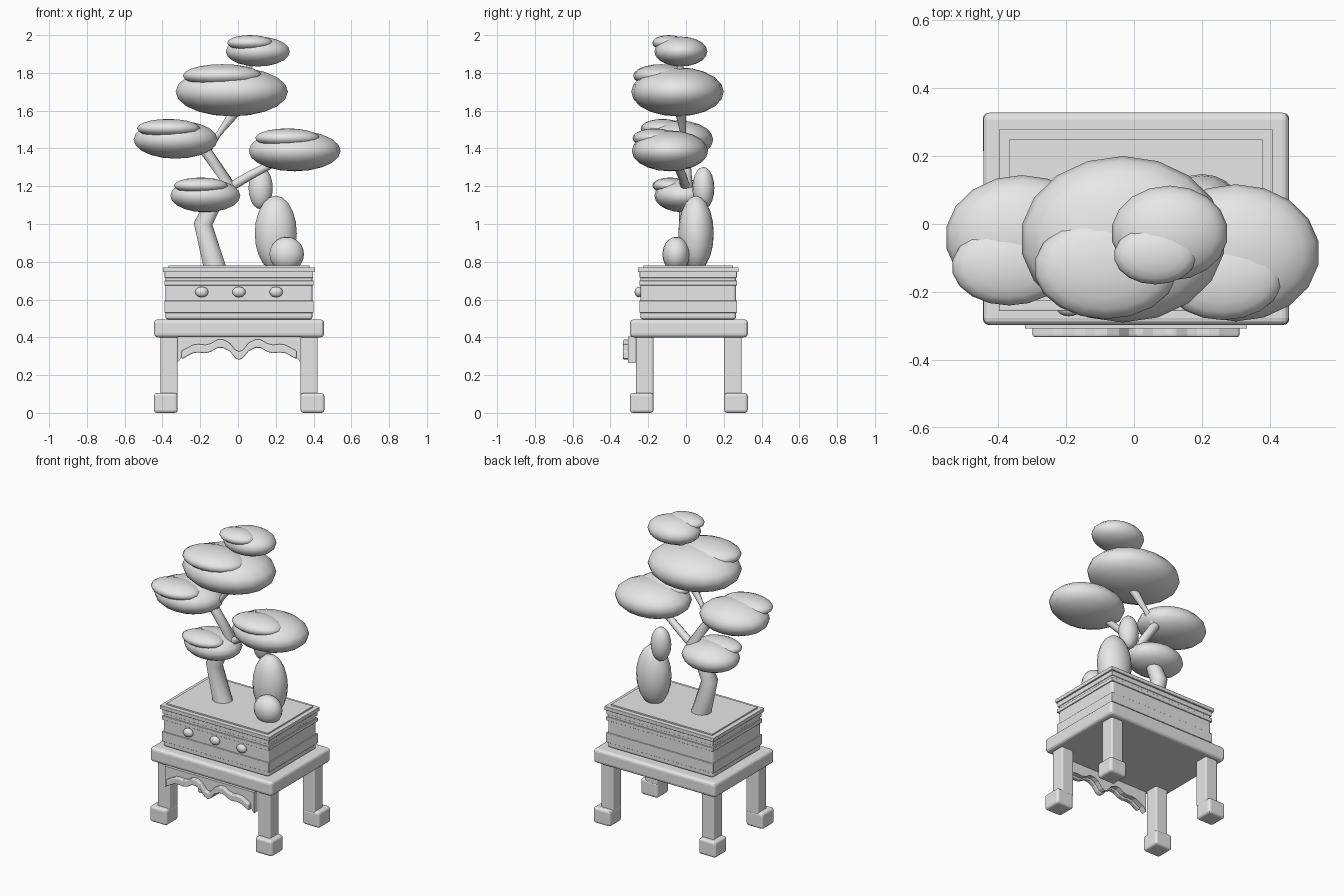
import bpy
import bmesh
from mathutils import Vector

if "Cube" in bpy.data.objects:
    bpy.data.objects.remove(bpy.data.objects["Cube"])

GREY = (0.8, 0.8, 0.8, 1)
mat = bpy.data.materials.new("light_grey")
mat.use_nodes = True
mat.diffuse_color = GREY
mat.node_tree.nodes["Principled BSDF"].inputs["Base Color"].default_value = GREY


def add_object(name, bm, bevel=0, smooth=False):
    bmesh.ops.recalc_face_normals(bm, faces=bm.faces)
    mesh = bpy.data.meshes.new(name)
    bm.to_mesh(mesh)
    bm.free()
    mesh.materials.append(mat)
    obj = bpy.data.objects.new(name, mesh)
    bpy.context.collection.objects.link(obj)
    if bevel:
        mod = obj.modifiers.new("bevel", "BEVEL")
        mod.width = bevel
        mod.segments = 3
        mod.limit_method = "ANGLE"
    if smooth:
        mesh.shade_smooth()
    return obj


def box(name, x, y, z, bevel=0):
    bm = bmesh.new()
    bmesh.ops.create_cube(bm, size=1)
    for v in bm.verts:
        v.co = [(lo + hi) / 2 + c * (hi - lo) for c, (lo, hi) in zip(v.co, (x, y, z))]
    return add_object(name, bm, bevel)


def blob(name, centre, radii, segments=18):
    bm = bmesh.new()
    bmesh.ops.create_uvsphere(bm, u_segments=segments, v_segments=10, radius=1)
    for v in bm.verts:
        v.co = Vector(c + r * p for c, r, p in zip(centre, radii, v.co))
    return add_object(name, bm, smooth=True)


def limb(name, path, radii, sides=10):
    """Tapered tube through the points of a path."""
    curve = bpy.data.curves.new(name, "CURVE")
    curve.dimensions = "3D"
    curve.bevel_depth = 1
    curve.bevel_resolution = (sides - 4) // 2
    curve.use_fill_caps = True
    spline = curve.splines.new("POLY")
    spline.points.add(len(path) - 1)
    for point, co, r in zip(spline.points, path, radii):
        point.co = (*co, 1)
        point.radius = r
    spline.use_smooth = True
    curve.materials.append(mat)
    obj = bpy.data.objects.new(name, curve)
    bpy.context.collection.objects.link(obj)


def strip(name, upper, lower, y0, y1, bevel=0):
    """Solid strip between two rows of (x, z) points."""
    bm = bmesh.new()
    rows = [[bm.verts.new((x, y, z)) for x, z in row]
            for row, y in ((upper, y0), (lower, y0), (lower, y1), (upper, y1))]
    n = len(upper)
    for k in range(4):
        a, b = rows[k], rows[(k + 1) % 4]
        for i in range(n - 1):
            bm.faces.new((a[i], a[i + 1], b[i + 1], b[i]))
    for i in (0, n - 1):
        bm.faces.new([row[i] for row in rows])
    return add_object(name, bm, bevel)


# Stand: top, four legs with block feet
CX, CY = 0.006, 0.015
box("table_top", (CX - 0.45, CX + 0.45), (-0.297, 0.328), (0.4, 0.495), 0.02)
for sx, side in ((-1, "right"), (1, "left")):
    for sy, end in ((-1, "front"), (1, "back")):
        def span(c, s, inner, outer):
            return sorted((c + s * inner, c + s * outer))
        box(f"{end}_{side}_leg", span(CX, sx, 0.325, 0.416), span(CY, sy, 0.187, 0.28),
            (0.09, 0.41), 0.01)
        box(f"{end}_{side}_foot", span(CX, sx, 0.325, 0.451), span(CY, sy, 0.187, 0.312),
            (0, 0.105), 0.016)

# Scalloped apron with a raised wavy moulding
half = [(0, 0.302), (0.02, 0.312), (0.05, 0.348), (0.085, 0.366), (0.115, 0.366),
        (0.15, 0.345), (0.18, 0.338), (0.215, 0.342), (0.245, 0.338), (0.305, 0.306)]
wave = [(CX - x, z) for x, z in half[:0:-1]] + [(CX + x, z) for x, z in half]
edge = [(CX - 0.327, 0.265)] + [(x, z - 0.012) for x, z in wave] + [(CX + 0.327, 0.265)]
strip("apron_panel", [(x, 0.405) for x, z in edge], edge, -0.308, -0.268)
strip("apron_wave", [(x, z + 0.022) for x, z in wave], [(x, z - 0.022) for x, z in wave],
      -0.333, -0.3, 0.007)

# Planter: body, bands, lip and soil, each set by its overhang
PX, PY = 0.005, 0.012
for name, grow, z, bevel in (
        ("planter_body", 0, (0.495, 0.76), 0.014),
        ("planter_lower_band", 0.006, (0.53, 0.595), 0.003),
        ("planter_upper_band", 0.006, (0.675, 0.7), 0.003),
        ("planter_collar", 0.004, (0.715, 0.75), 0.003),
        ("planter_lip", 0.014, (0.745, 0.77), 0.003),
        ("soil", -0.016, (0.74, 0.779), 0)):
    box(name, (PX - 0.389 - grow, PX + 0.389 + grow),
        (PY - 0.253 - grow, PY + 0.253 + grow), z, bevel)
for i in (-1, 0, 1):
    blob(f"planter_stud_{i + 2}", (0.005 + i * 0.197, -0.25, 0.64), (0.035, 0.022, 0.028), 16)

# Rocks
blob("tall_rock", (0.2, 0.053, 0.95), (0.113, 0.094, 0.2))
blob("front_rock", (0.258, -0.052, 0.84), (0.093, 0.073, 0.092))
blob("back_rock", (0.12, 0.092, 1.19), (0.065, 0.058, 0.112))

# Trunk and branches
limb("lower_trunk", [(-0.12, 0.015, 0.76), (-0.185, 0.015, 1.0), (-0.12, 0.01, 1.13)],
     (0.062, 0.052, 0.045))
limb("middle_trunk", [(-0.13, 0.01, 1.11), (-0.04, 0, 1.2), (-0.18, -0.01, 1.4)],
     (0.042, 0.035, 0.03))
limb("side_branch", [(-0.05, 0, 1.19), (0.06, -0.02, 1.255), (0.22, -0.06, 1.34)],
     (0.025, 0.024, 0.02))
limb("upper_branch", [(-0.18, -0.01, 1.38), (-0.1, -0.015, 1.48), (-0.01, -0.03, 1.6)],
     (0.03, 0.015, 0.03))
limb("crown_branch", [(-0.01, -0.03, 1.6), (0.08, -0.03, 1.9)], (0.025, 0.015))

# Foliage pads: a broad pad with a smaller cap toward the front
pads = {
    "top": ((0.105, -0.027, 1.913), (0.172, 0.14, 0.079),
            (0.063, -0.092, 1.959), (0.122, 0.086, 0.041)),
    "crown": ((-0.033, -0.045, 1.7), (0.302, 0.245, 0.13),
              (-0.083, -0.13, 1.785), (0.212, 0.15, 0.061)),
    "right": ((-0.33, -0.04, 1.447), (0.226, 0.184, 0.101),
              (-0.368, -0.125, 1.506), (0.169, 0.115, 0.05)),
    "left": ((0.3, -0.085, 1.387), (0.247, 0.202, 0.108),
             (0.262, -0.165, 1.455), (0.173, 0.118, 0.051)),
    "lower": ((-0.173, -0.015, 1.15), (0.188, 0.152, 0.088),
              (-0.197, -0.085, 1.203), (0.144, 0.093, 0.043)),
}
for name, (centre, radii, cap_centre, cap_radii) in pads.items():
    blob(f"{name}_foliage", centre, radii)
    blob(f"{name}_foliage_cap", cap_centre, cap_radii)
